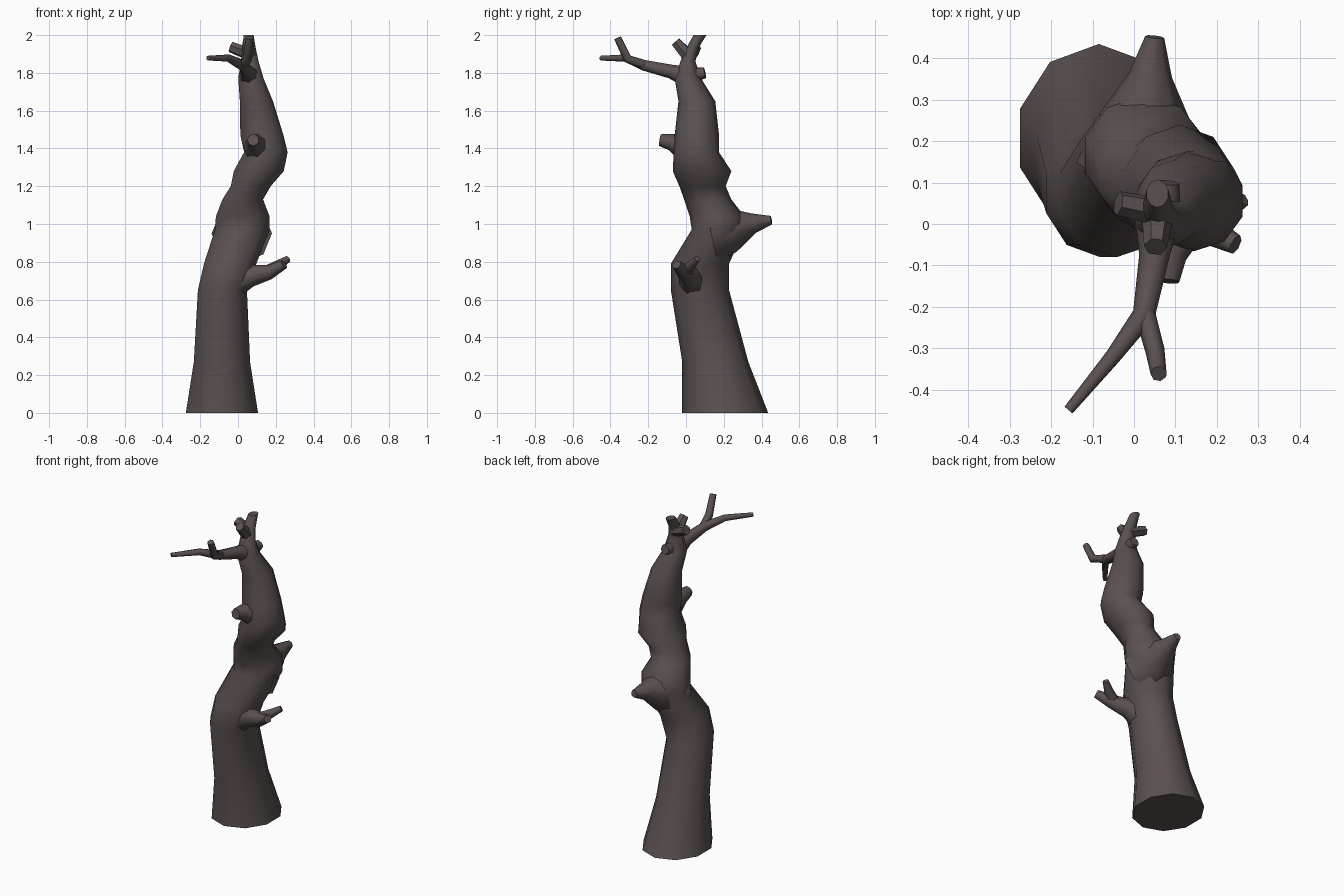
import bpy, bmesh, math
from mathutils import Vector

bark = bpy.data.materials.new("dark bark")
bark.diffuse_color = (0.105, 0.082, 0.081, 1)


def loft(name, rings):
    """Skin a list of closed rings, cap both ends, shade smooth."""
    bm = bmesh.new()
    loops = [[bm.verts.new(p) for p in ring] for ring in rings]
    n = len(loops[0])
    for a, b in zip(loops, loops[1:]):
        for i in range(n):
            j = (i + 1) % n
            bm.faces.new((a[i], a[j], b[j], b[i]))
    bm.faces.new(loops[0][::-1])
    bm.faces.new(loops[-1])
    bmesh.ops.recalc_face_normals(bm, faces=bm.faces)
    me = bpy.data.meshes.new(name)
    bm.to_mesh(me)
    bm.free()
    me.materials.append(bark)
    ob = bpy.data.objects.new(name, me)
    bpy.context.collection.objects.link(ob)
    bpy.ops.object.select_all(action='DESELECT')
    ob.select_set(True)
    bpy.context.view_layer.objects.active = ob
    bpy.ops.object.shade_smooth_by_angle(angle=math.radians(55))
    return ob


def branch(name, points, sides=7):
    """Tapered tube through (x, y, z, radius) points."""
    pts = [Vector(p[:3]) for p in points]
    rings, u = [], None
    for i, p in enumerate(pts):
        d = (pts[min(i + 1, len(pts) - 1)] - pts[max(i - 1, 0)]).normalized()
        if u is None:
            u = d.orthogonal()
        u = (u - d * u.dot(d)).normalized()
        v = d.cross(u)
        r = points[i][3]
        rings.append([p + r * (math.cos(t) * u + math.sin(t) * v)
                      for t in (2 * math.pi * k / sides for k in range(sides))])
    return loft(name, rings)


# Trunk: z, then x and y extents of each ring
SECTIONS = [
    (0.00, -0.28, 0.11, -0.02, 0.435),
    (0.27, -0.237, 0.067, -0.02, 0.33),
    (0.65, -0.215, 0.05, -0.08, 0.228),
    (0.79, -0.183, 0.10, -0.08, 0.228),
    (0.97, -0.125, 0.17, 0.03, 0.31),
    (1.04, -0.12, 0.17, 0.02, 0.31),
    (1.13, -0.085, 0.135, -0.01, 0.24),
    (1.20, -0.04, 0.175, -0.035, 0.21),
    (1.28, -0.025, 0.245, -0.07, 0.24),
    (1.38, 0.03, 0.265, -0.065, 0.175),
    (1.47, 0.01, 0.243, -0.06, 0.175),
    (1.65, 0.008, 0.187, -0.04, 0.155),
    (1.77, 0.0, 0.137, -0.06, 0.08),
    (1.86, 0.015, 0.11, -0.03, 0.05),
    (1.93, 0.02, 0.095, 0.0, 0.065),
    (2.00, 0.03, 0.083, 0.04, 0.108),
]
N = 10
rings = []
for z, x0, x1, y0, y1 in SECTIONS:
    rings.append([((x0 + x1) / 2 + (x1 - x0) / 2 * 1.03 * math.cos(t),
                   (y0 + y1) / 2 + (y1 - y0) / 2 * math.sin(t), z)
                  for t in (2 * math.pi * (k + 0.5) / N for k in range(N))])
loft("trunk", rings)

# Broad broken stump at the back
branch("back_stump", [(0.02, 0.14, 0.95, 0.16), (0.025, 0.24, 0.97, 0.12),
                      (0.04, 0.36, 1.005, 0.052), (0.05, 0.452, 1.02, 0.023)], 8)

# Low side branch with its fork
branch("low_branch", [(-0.02, 0.04, 0.69, 0.09), (0.07, 0.02, 0.725, 0.06),
                      (0.17, -0.01, 0.745, 0.04), (0.245, -0.05, 0.785, 0.025)])
branch("low_twig", [(0.15, 0.0, 0.745, 0.035), (0.21, 0.025, 0.78, 0.028),
                    (0.265, 0.06, 0.815, 0.018)])

# Knots on the front and back of the upper trunk
branch("front_knot", [(0.10, -0.01, 1.41, 0.075), (0.085, -0.08, 1.435, 0.045),
                      (0.08, -0.138, 1.445, 0.032)])
branch("upper_back_knot", [(0.07, 0.0, 1.78, 0.045), (0.08, 0.1, 1.80, 0.03)])

# Long forked branch reaching forward near the top
branch("long_branch", [(0.06, 0.02, 1.775, 0.06), (0.05, -0.08, 1.808, 0.038),
                       (0.025, -0.22, 1.84, 0.029), (-0.05, -0.32, 1.878, 0.02),
                       (-0.158, -0.45, 1.878, 0.013)])
branch("long_branch_twig", [(0.025, -0.21, 1.84, 0.026), (0.052, -0.31, 1.875, 0.024),
                            (0.06, -0.362, 1.985, 0.02)])

# Short stubs at the crown
branch("crown_stub_left", [(0.06, 0.03, 1.90, 0.035), (-0.038, 0.05, 1.937, 0.03)], 6)
branch("crown_stub_front", [(0.058, 0.03, 1.87, 0.04), (0.052, -0.055, 1.965, 0.028)], 6)
